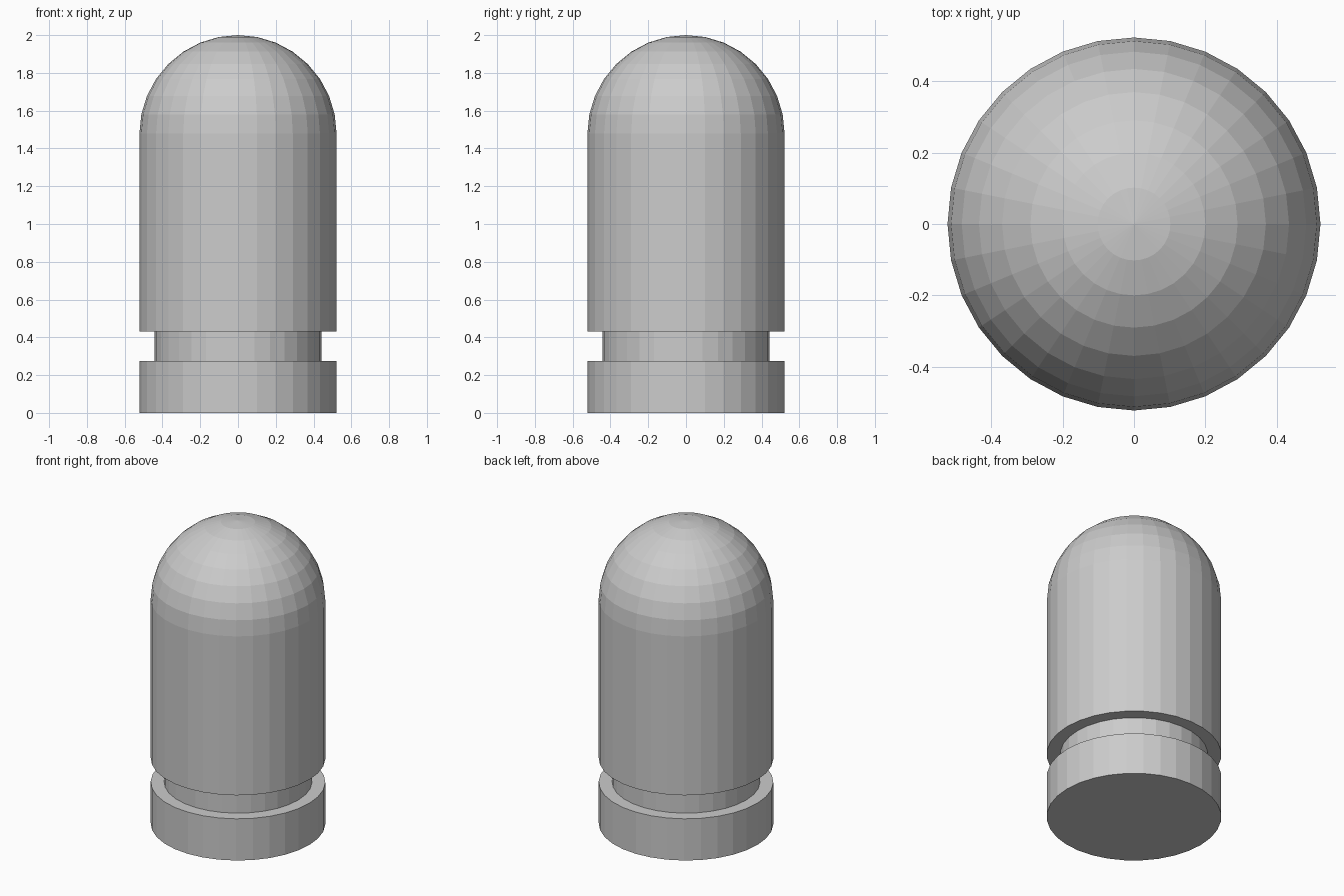
import bpy
import bmesh
from math import sin, cos, pi

if "Cube" in bpy.data.objects:
    bpy.data.objects.remove(bpy.data.objects["Cube"])

SIDES = 32
R, NECK_R = 0.522, 0.442      # body and groove radii
Z_BASE, Z_NECK = 0.275, 0.43  # bottom and top of the groove
Z_DOME, TOP = 1.478, 2.0
RINGS = 8


def lathe(name, profile):
    """Turn an (r, z) profile, starting and ending on the axis, into a faceted solid."""
    bm = bmesh.new()
    rings = []
    for r, z in profile:
        if r < 1e-6:
            rings.append([bm.verts.new((0, 0, z))])
        else:
            rings.append([bm.verts.new((r * cos(2 * pi * i / SIDES), r * sin(2 * pi * i / SIDES), z))
                          for i in range(SIDES)])
    for a, b in zip(rings, rings[1:]):
        for i in range(SIDES):
            j = (i + 1) % SIDES
            if len(a) == 1:
                bm.faces.new((a[0], b[j], b[i]))
            elif len(b) == 1:
                bm.faces.new((a[i], a[j], b[0]))
            else:
                bm.faces.new((a[i], a[j], b[j], b[i]))
    bmesh.ops.recalc_face_normals(bm, faces=bm.faces)
    mesh = bpy.data.meshes.new(name)
    bm.to_mesh(mesh)
    bm.free()
    obj = bpy.data.objects.new(name, mesh)
    bpy.context.collection.objects.link(obj)
    return obj


# Quarter-circle dome, from the widest ring up to the pole
dome = [(R * cos(pi / 2 * k / RINGS), Z_DOME + (TOP - Z_DOME) * sin(pi / 2 * k / RINGS))
        for k in range(RINGS + 1)]

# Base disc, recessed groove, straight body and rounded top in one turned solid
lathe("domed_post", [(0, 0), (R, 0), (R, Z_BASE), (NECK_R, Z_BASE),
                     (NECK_R, Z_NECK), (R, Z_NECK)] + dome)
